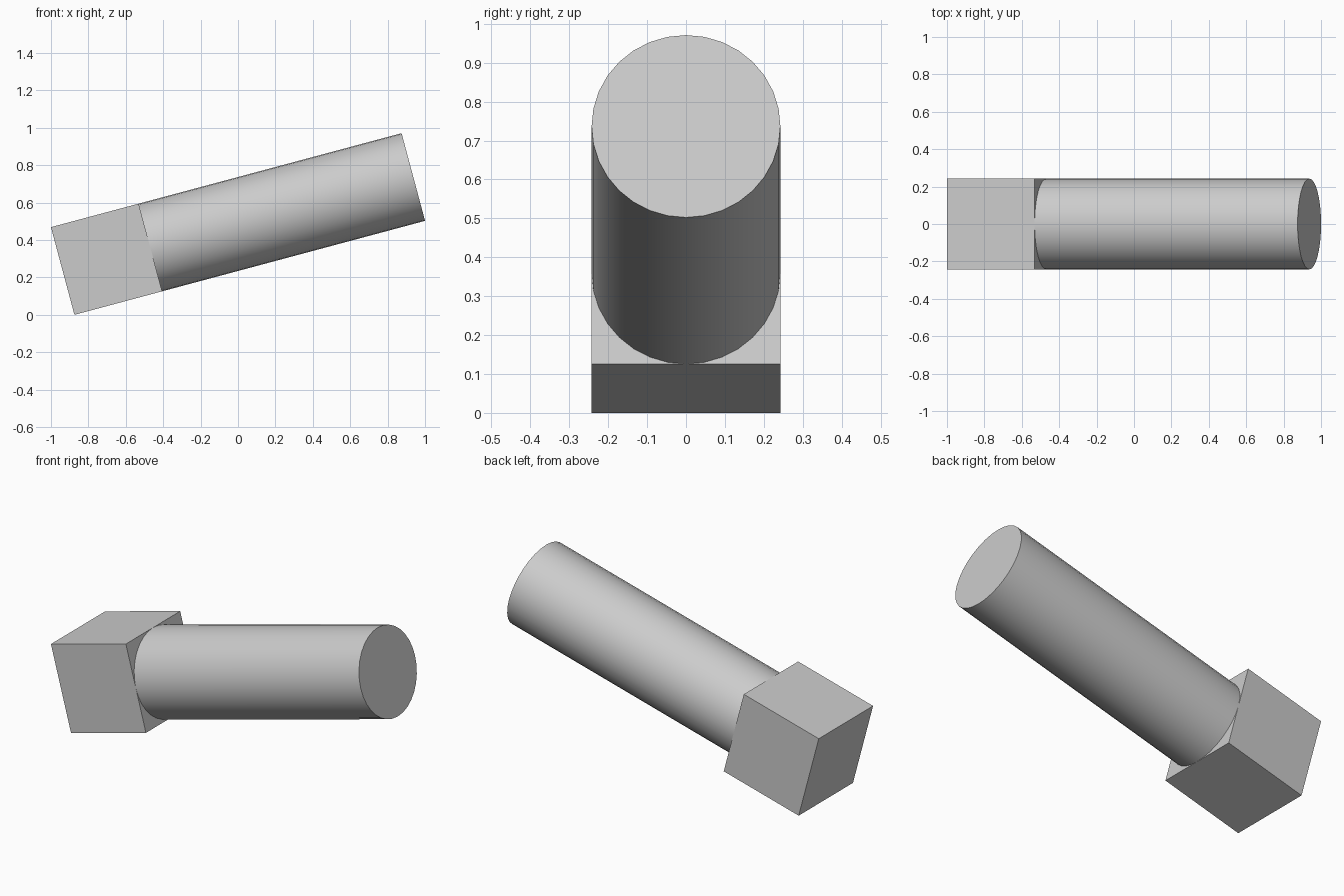
import bpy
from math import radians
from mathutils import Matrix, Vector

default = bpy.data.objects.get("Cube")
if default:
    bpy.data.objects.remove(default, do_unlink=True)

SIZE = 0.4852          # head width, also the shaft diameter
TILT = Matrix.Rotation(radians(-15), 4, 'Y')
CENTRE = Vector((0, 0, 0.4855))

# Single grey material
grey = bpy.data.materials.new("light_grey")
grey.use_nodes = True
colour = (0.6, 0.6, 0.6, 1)
grey.diffuse_color = colour
grey.node_tree.nodes["Principled BSDF"].inputs["Base Color"].default_value = colour


def place(name, along, turn=Matrix.Identity(4)):
    """Put the active part on the tilted axis, a distance from the middle."""
    part = bpy.context.object
    part.name = name
    part.data.materials.append(grey)
    part.matrix_world = (Matrix.Translation(CENTRE) @ TILT
                         @ Matrix.Translation((along, 0, 0)) @ turn)
    return part


# Cubic head at the low end
bpy.ops.mesh.primitive_cube_add(size=SIZE)
place("head_block", -1.5 * SIZE)

# Round shaft, three head widths long
bpy.ops.mesh.primitive_cylinder_add(vertices=32, radius=SIZE / 2, depth=3 * SIZE)
place("shaft", 0.5 * SIZE, Matrix.Rotation(radians(90), 4, 'Y'))
bpy.ops.object.shade_smooth_by_angle(angle=radians(30))
